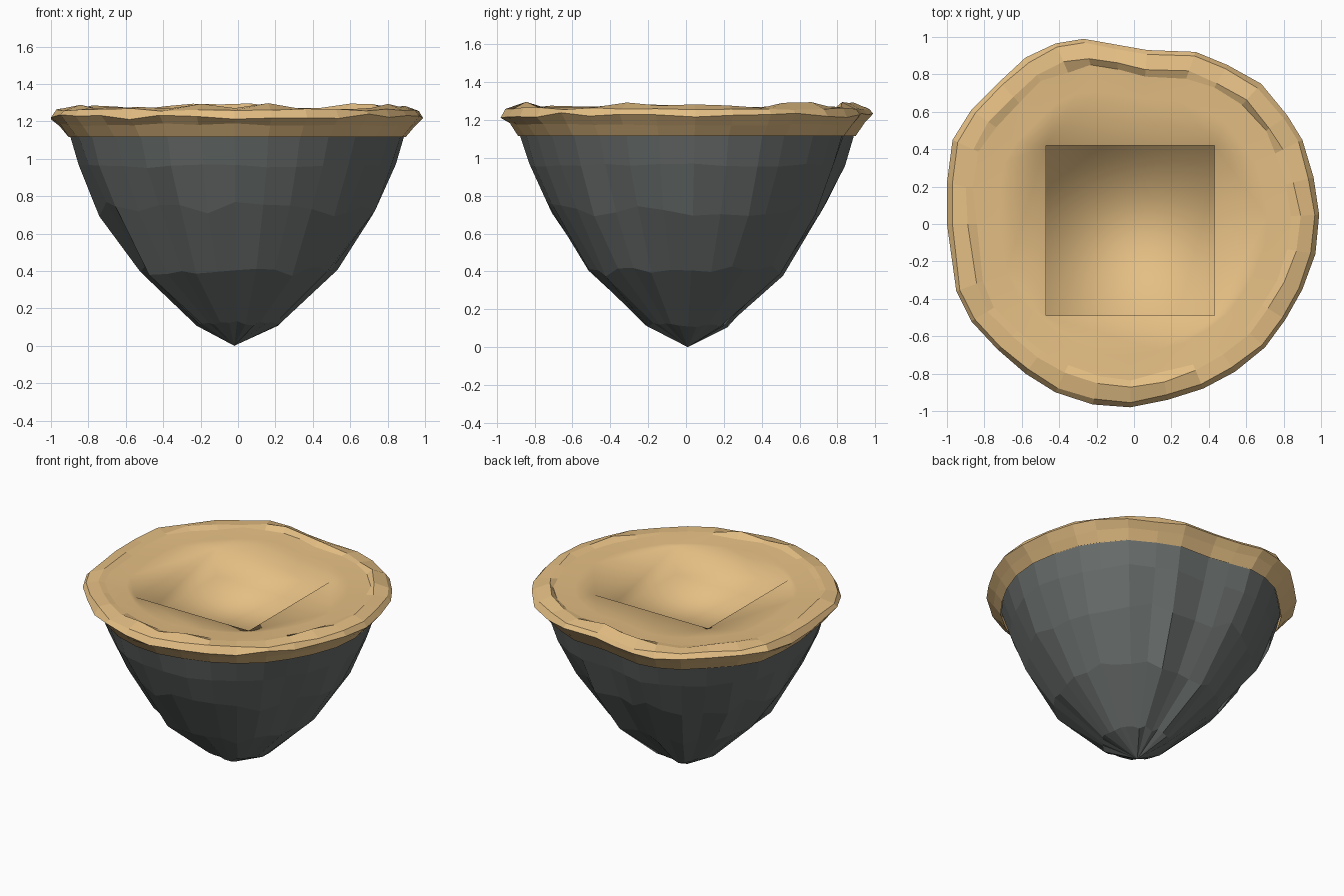
import bpy, bmesh, random

if "Cube" in bpy.data.objects:
    bpy.data.objects.remove(bpy.data.objects["Cube"])

random.seed(7)

# Irregular island outline seen from above
OUTLINE = [(.99, .05), (.96, .25), (.90, .45), (.82, .58), (.68, .75), (.50, .85), (.33, .92),
           (.07, .93), (-.10, .96), (-.27, .99), (-.42, .965), (-.58, .89), (-.72, .76),
           (-.87, .61), (-.97, .45), (-1, .22), (-1, 0), (-.95, -.36), (-.87, -.52),
           (-.73, -.67), (-.58, -.80), (-.42, -.90), (-.22, -.965), (-.02, -.98), (.18, -.94),
           (.37, -.88), (.54, -.79), (.70, -.66), (.81, -.51), (.90, -.35), (.97, -.16)]
N = len(OUTLINE)
PIT = [(.43, .42), (-.47, .42), (-.47, -.49), (.43, -.49)]
PIT_FLOOR = 1.05


def material(name, color):
    m = bpy.data.materials.new(name)
    m.diffuse_color = (*color, 1)
    m.use_nodes = True
    m.node_tree.nodes["Principled BSDF"].inputs["Base Color"].default_value = m.diffuse_color
    return m


def finish(name, bm, mat):
    bmesh.ops.recalc_face_normals(bm, faces=bm.faces)
    me = bpy.data.meshes.new(name)
    bm.to_mesh(me)
    bm.free()
    ob = bpy.data.objects.new(name, me)
    bpy.context.collection.objects.link(ob)
    me.materials.append(mat)
    return ob


def loft(bm, rings):
    """Skin rings of (scale, z, radial jitter, z jitter) and return the vertex loops."""
    loops = []
    for s, z, jr, jz in rings:
        loop = []
        for x, y in OUTLINE:
            k = s * (1 + random.uniform(-jr, jr))
            loop.append(bm.verts.new((x * k, y * k, z + random.uniform(-jz, jz))))
        loops.append(loop)
    for a, b in zip(loops, loops[1:]):
        for i in range(N):
            j = (i + 1) % N
            bm.faces.new((a[i], a[j], b[j], b[i]))
    return loops


sand = material("sand", (.78, .52, .23))
stone = material("stone", (.14, .155, .15))

# Craggy rock underside tapering to a point
bm = bmesh.new()
loops = loft(bm, [(.22, .12, .04, .015), (.53, .40, .035, .03), (.74, .73, .025, .04),
                  (.845, .96, .01, .01), (.90, 1.13, 0, 0)])
tip = bm.verts.new((-.02, .01, 0))
for i in range(N):
    bm.faces.new((loops[0][i], loops[0][(i + 1) % N], tip))
finish("rock_base", bm, stone)

# Sand crust: faceted overhanging lip around a flat top
bm = bmesh.new()
loops = loft(bm, [(.905, 1.115, 0, 0), (.955, 1.18, .004, .01), (1.0, 1.225, 0, .015),
                  (.975, 1.262, .006, .008), (.89, 1.28, .012, .017), (.85, 1.265, .015, .004),
                  (.72, 1.255, 0, 0)])
flat_count = len(bm.faces) - N

# Ground running from the round top to the square pit
top = [bm.verts.new((x, y, 1.25)) for x, y in PIT]
floor = [bm.verts.new((x, y, PIT_FLOOR)) for x, y in PIT]


def quadrant(p):
    return [(True, True), (False, True), (False, False), (True, False)].index((p[0] >= 0, p[1] >= 0))


ring = loops[-1]
for i in range(N):
    j = (i + 1) % N
    a, b = quadrant(OUTLINE[i]), quadrant(OUTLINE[j])
    bm.faces.new((ring[i], ring[j], top[a]))
    if a != b:
        bm.faces.new((ring[j], top[b], top[a]))

# Pit walls and floor
for i in range(4):
    j = (i + 1) % 4
    bm.faces.new((top[i], top[j], floor[j], floor[i]))
bm.faces.new(floor[:3])
bm.faces.new((floor[0], floor[2], floor[3]))
bm.faces.ensure_lookup_table()
for f in bm.faces[flat_count:]:
    f.smooth = True
finish("sand_top", bm, sand)
